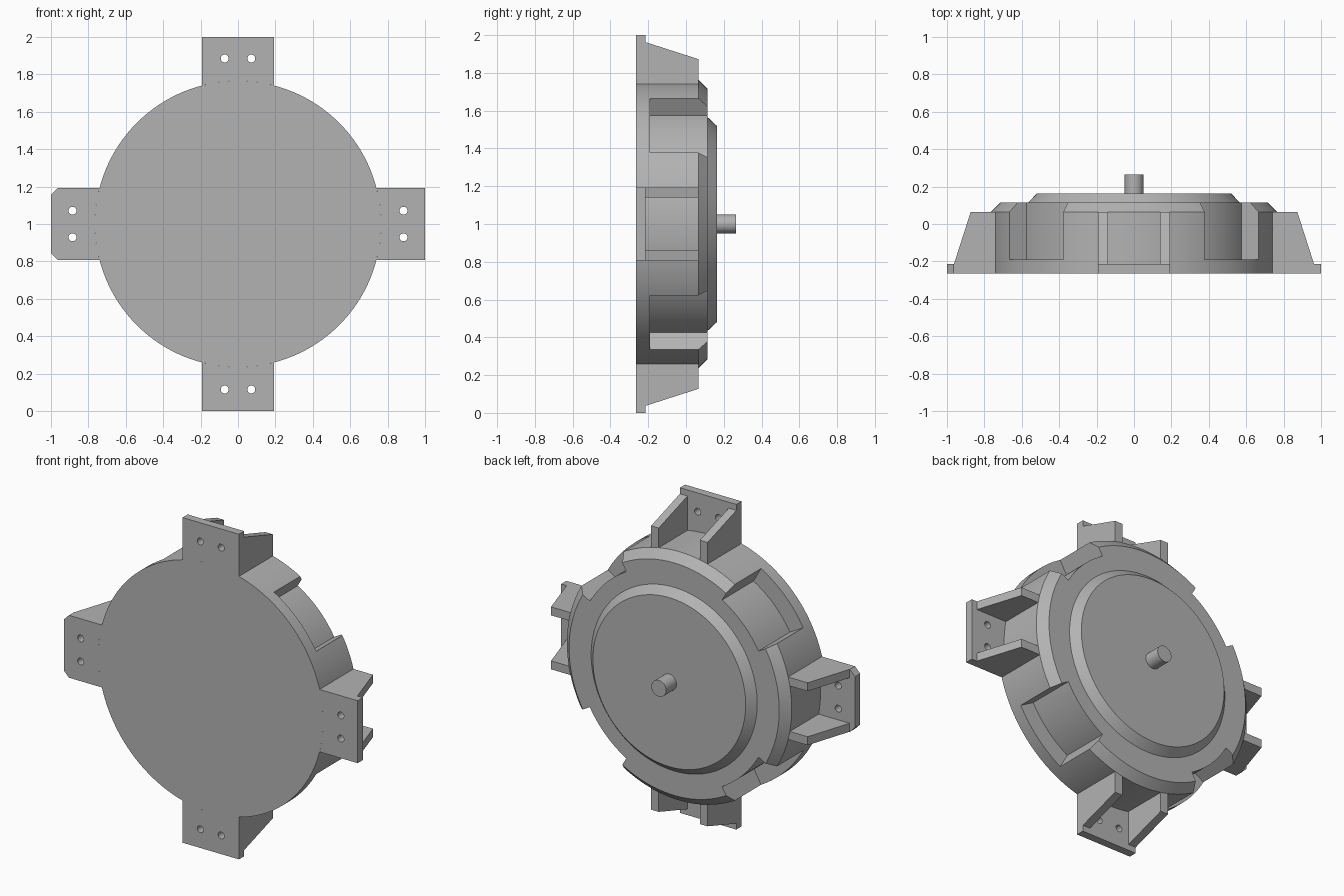
import bpy, bmesh
from math import cos, sin, pi, radians, asin, sqrt
from mathutils import Matrix, Vector

if "Cube" in bpy.data.objects:
    bpy.data.objects.remove(bpy.data.objects["Cube"])

grey = bpy.data.materials.new("plain grey")
grey.use_nodes = True
colour = (0.45, 0.45, 0.45, 1)
grey.diffuse_color = colour
grey.node_tree.nodes["Principled BSDF"].inputs["Base Color"].default_value = colour

CENTRE = Matrix.Translation((0, 0, 1))
R, BACK, SHOULDER, TOP = 0.765, -0.265, 0.065, 0.115   # main drum
W, PLATE = 0.192, -0.215                               # tab half width, plate inner face


def make(name, bm, turn=0):
    """Finish a mesh, turned about the drum axis."""
    bmesh.ops.recalc_face_normals(bm, faces=bm.faces)
    bm.transform(CENTRE @ Matrix.Rotation(turn, 4, 'Y'))
    mesh = bpy.data.meshes.new(name)
    bm.to_mesh(mesh)
    bm.free()
    mesh.materials.append(grey)
    obj = bpy.data.objects.new(name, mesh)
    bpy.context.collection.objects.link(obj)
    return obj


def lathe(name, profile, segments=128):
    """Turn (radius, y) points about the y axis and close both ends."""
    bm = bmesh.new()
    angles = [2 * pi * i / segments for i in range(segments)]
    rings = [[bm.verts.new((r * cos(a), y, r * sin(a))) for a in angles] for r, y in profile]
    for low, high in zip(rings, rings[1:]):
        for i in range(segments):
            j = (i + 1) % segments
            bm.faces.new((low[i], low[j], high[j], high[i]))
    bm.faces.new(rings[0])
    bm.faces.new(rings[-1])
    return make(name, bm)


def prism(name, points, step, turn=0):
    """Extrude a flat outline along a vector."""
    bm = bmesh.new()
    face = bm.faces.new([bm.verts.new(p) for p in points])
    new = bmesh.ops.extrude_face_region(bm, geom=[face])["geom"]
    bmesh.ops.translate(bm, vec=Vector(step), verts=[v for v in new if isinstance(v, bmesh.types.BMVert)])
    return make(name, bm, turn)


def cut(obj, cutters):
    """Subtract the cutters and bake the result."""
    for c in cutters:
        mod = obj.modifiers.new("cut", 'BOOLEAN')
        mod.operation, mod.solver, mod.object = 'DIFFERENCE', 'EXACT', c
    bpy.context.view_layer.update()
    mesh = bpy.data.meshes.new_from_object(obj.evaluated_get(bpy.context.evaluated_depsgraph_get()))
    obj.modifiers.clear()
    obj.data = mesh
    for c in cutters:
        bpy.data.objects.remove(c)


def smooth(obj):
    bpy.ops.object.select_all(action='DESELECT')
    obj.select_set(True)
    bpy.context.view_layer.objects.active = obj
    bpy.ops.object.shade_smooth_by_angle(angle=radians(25))


def arc(radius, start, end, y, count):
    steps = [start + (end - start) * i / count for i in range(count + 1)]
    return [(radius * cos(a), y, radius * sin(a)) for a in steps]


# Drum with four rim pockets on the diagonals
drum = lathe("drum", [(R, BACK), (R, SHOULDER), (0.715, TOP)])
half = radians(15.4)
pockets = [prism("pocket_cutter",
                 arc(0.66, -half, half, -0.19, 24) + arc(0.9, half, -half, -0.19, 8),
                 (0, 0.4, 0), pi / 4 + k * pi / 2) for k in range(4)]
cut(drum, pockets)
smooth(drum)

# Raised cover and shaft
smooth(lathe("cover", [(0.565, 0.1), (0.565, TOP), (0.52, 0.163)]))
smooth(lathe("shaft", [(0.05, 0.15), (0.05, 0.265)], 48))

# Four mounting tabs, each a drilled plate with two sloping ribs
spread = asin(W / R)
for k, side in enumerate(("left", "bottom", "right", "top")):
    turn = k * pi / 2
    bevel = 0.035 if side == "right" else 0
    outer = [(1, BACK, W - bevel), (1, BACK, bevel - W)]
    if bevel:
        outer = [(1 - bevel, BACK, W)] + outer + [(1 - bevel, BACK, -W)]
    plate = prism(side + "_mounting_plate", arc(R, -spread, spread, BACK, 12) + outer,
                  (0, PLATE - BACK, 0), turn)
    holes = []
    for z in (-0.071, 0.071):
        ring = [(0.885 + x, y, z + dz) for x, y, dz in arc(0.021, 0, 2 * pi * 23 / 24, -0.3, 23)]
        holes.append(prism("hole_cutter", ring, (0, 0.2, 0), turn))
    cut(plate, holes)
    smooth(plate)
    for n, z in enumerate((-W, W - 0.052)):
        outline = [(0.7, PLATE), (0.963, PLATE), (0.873, SHOULDER), (0.7, SHOULDER)]
        prism(f"{side}_rib_{n + 1}", [(x, y, z) for x, y in outline], (0, 0, 0.052), turn)
